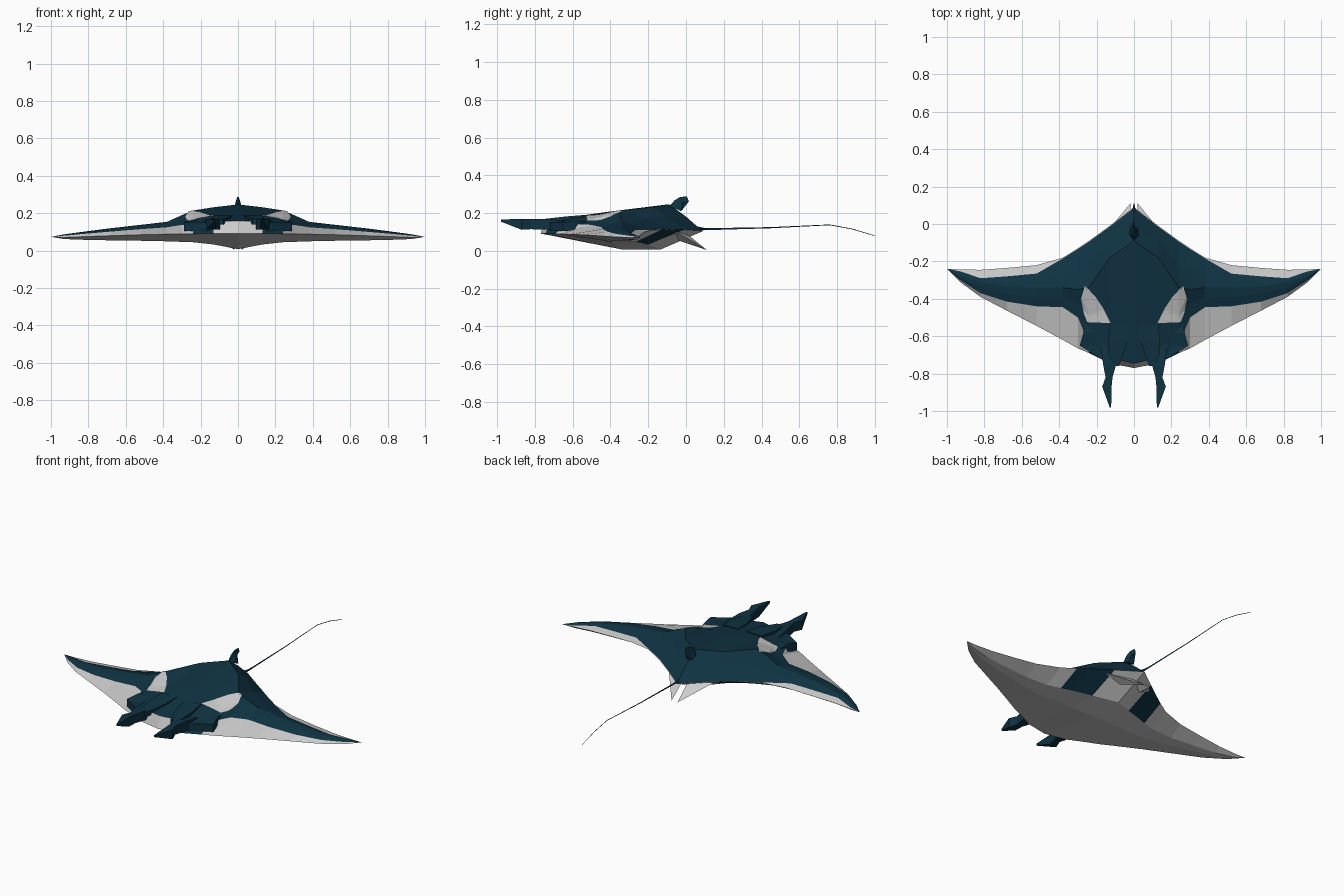
import bpy, bmesh
from mathutils import Vector
from mathutils.bvhtree import BVHTree

if "Cube" in bpy.data.objects:
    bpy.data.objects.remove(bpy.data.objects["Cube"])

dark = bpy.data.materials.new("deep_teal")
dark.diffuse_color = (0.005, 0.033, 0.056, 1)
dark.use_nodes = True
dark.node_tree.nodes["Principled BSDF"].inputs["Base Color"].default_value = dark.diffuse_color
pale = bpy.data.materials.new("pale")
pale.diffuse_color = (0.8, 0.8, 0.8, 1)
pale.use_nodes = True
pale.node_tree.nodes["Principled BSDF"].inputs["Base Color"].default_value = pale.diffuse_color


def finish(name, bm, mats, mirror=True, normals=True):
    bmesh.ops.remove_doubles(bm, verts=bm.verts, dist=0.0005)
    if normals:
        bmesh.ops.recalc_face_normals(bm, faces=bm.faces)
    me = bpy.data.meshes.new(name)
    bm.to_mesh(me)
    for m in mats:
        me.materials.append(m)
    ob = bpy.data.objects.new(name, me)
    bpy.context.collection.objects.link(ob)
    if mirror:
        ob.modifiers.new("mirror", 'MIRROR').use_axis[0] = True
    return ob


def loft(bm, rows, closed=True, color=lambda i, j: 0):
    vs = [[bm.verts.new(p) for p in r] for r in rows]
    n = len(rows[0])
    for i in range(len(rows) - 1):
        for j in range(n if closed else n - 1):
            k = (j + 1) % n
            f = bm.faces.new((vs[i][j], vs[i + 1][j], vs[i + 1][k], vs[i][k]))
            f.material_index = color(i, j)
    return vs


# Body and wings: chord stations from centre to tip
# x, lead y, dark edge y, crest y, trail y, then z of lead, dark edge, crest, trail, belly
stations = [
    (0.00, -.77, -.745, -.09, .09, .092, .16, .247, .105, .008),
    (0.13, -.745, -.715, -.18, -.01, .092, .155, .232, .112, .033),
    (0.24, -.69, -.64, -.34, -.09, .09, .145, .215, .115, .045),
    (0.30, -.665, -.50, -.35, -.13, .09, .138, .19, .112, .047),
    (0.38, -.62, -.445, -.34, -.18, .088, .125, .154, .110, .05),
    (0.52, -.545, -.44, -.34, -.22, .085, .115, .138, .100, .053),
    (0.68, -.463, -.415, -.335, -.235, .08, .102, .12, .09, .055),
    (0.82, -.39, -.37, -.31, -.245, .075, .09, .102, .082, .058),
    (0.93, -.31, -.30, -.275, -.243, .071, .08, .087, .076, .062),
    (1.00, -.24, -.24, -.24, -.24, .074, .074, .074, .074, .074),
]
rows = []
for x, yl, yd, yc, yt, zl, zd, zc, zt, zb in stations:
    w = 0.045 if 0.45 < x < 0.9 else 0.004 if x < 0.45 else 0.01 if x < 1 else 0
    yk, zk = yt - w, zt + w * 0.25
    ch = yt - yl
    bulge = -0.012 if 0.2 < x < 0.33 else 0.003 if x < 1 else 0
    rows.append([(x, yl, zl), (x, yd, zd), (x, (yd + yc) / 2, (zd + zc) / 2 + bulge),
                 (x, yc, zc), (x, (yc + yk) / 2, zk + (zc - zk) * 0.55), (x, yk, zk), (x, yt, zt),
                 (x, yl + ch * .74, zb), (x, yl + ch * .5, zb)])


def body_color(i, j):
    if j == 0:
        return 0 if i == 1 else 1      # pale mouth and leading edge, dark cheek
    if j == 6:
        return 0 if i in (1, 2) else 1  # dark underside beside the tail
    return 0 if j < 5 else 1           # dark back, pale trailing edge and belly


bm = bmesh.new()
loft(bm, rows, True, body_color)
tree = BVHTree.FromBMesh(bm)
finish("body_and_wings", bm, [dark, pale])

# Pale shoulder patches laid on the back
bm = bmesh.new()
outline = [(.262, -.33), (.283, -.40), (.268, -.48), (.25, -.525), (.125, -.53), (.165, -.45), (.205, -.39)]
bm.faces.new([bm.verts.new((x, y, 0)) for x, y in outline])
bmesh.ops.poke(bm, faces=bm.faces[:])
bmesh.ops.subdivide_edges(bm, edges=bm.edges[:], cuts=4, use_grid_fill=True)
for v in bm.verts:
    hit = tree.ray_cast(Vector((v.co.x, v.co.y, 1)), Vector((0, 0, -1)))[0]
    v.co.z = hit.z + 0.004
for f in bm.faces:
    f.normal_update()
    if f.normal.z < 0:
        f.normal_flip()
finish("shoulder_patch", bm, [pale], normals=False)


def box_sections(name, sections, mat):
    # sections: y, x inner, x outer, z low, z high
    bm = bmesh.new()
    vs = loft(bm, [[(a, y, lo), (b, y, lo), (b, y, hi), (a, y, hi)] for y, a, b, lo, hi in sections])
    bm.faces.new(vs[0])
    bm.faces.new(vs[-1])
    finish(name, bm, [mat])


# Horn-like head fins
box_sections("head_fin", [(-.64, .10, .18, .12, .16), (-.75, .095, .165, .112, .17),
                          (-.82, .115, .152, .115, .168), (-.87, .12, .17, .112, .17),
                          (-.98, .122, .13, .155, .166)], dark)
# Eye bulges on the sides of the head
box_sections("eye_bulge", [(-.52, .22, .262, .12, .15), (-.58, .20, .27, .11, .16),
                           (-.65, .19, .29, .105, .15), (-.72, .15, .18, .105, .15)], dark)
# Brow ridges over the mouth, leaving a notch between them
box_sections("brow", [(-.54, .03, .13, .165, .19), (-.64, .04, .14, .15, .182),
                      (-.76, .08, .13, .14, .168)], dark)

# Pelvic fins sweeping down under the tail
bm = bmesh.new()
pts = [(.015, -.02, .11), (.16, -.06, .105), (.02, .11, .005), (.07, -.04, .055)]
v = [bm.verts.new(p) for p in pts]
for t in ((0, 1, 2), (0, 3, 1), (1, 3, 2), (0, 2, 3)):
    bm.faces.new([v[i] for i in t])
finish("pelvic_fin", bm, [pale])

# Dorsal fin: swept profile, thick at the root and sharp at the tip
bm = bmesh.new()
fin = [(-.09, .235, 0), (-.06, .268, .006), (-.03, .286, .004), (.005, .288, 0),
       (.015, .262, 0), (-.015, .255, .006), (-.025, .21, .02), (-.06, .225, .024)]
sides = [[bm.verts.new((s * w, y, z)) for y, z, w in fin] for s in (1, -1)]
for s in sides:
    bm.faces.new(s)
for i in range(len(fin)):
    k = (i + 1) % len(fin)
    bm.faces.new((sides[0][i], sides[0][k], sides[1][k], sides[1][i]))
bmesh.ops.triangulate(bm, faces=[f for f in bm.faces if len(f.verts) > 4])
finish("dorsal_fin", bm, [dark], mirror=False)

# Tail: thin upright ribbon with a short tapered root
bm = bmesh.new()
path = [(.04, .116, .008), (.15, .116, .005), (.45, .123, .003), (.76, .138, .002),
        (.88, .116, .002), (1.0, .08, .0015)]
loft(bm, [[(0, y, z - h), (0, y, z + h)] for y, z, h in path], closed=False)
finish("tail", bm, [dark], mirror=False)
bm = bmesh.new()
loft(bm, [[(-w, y, z), (0, y, z - w), (w, y, z), (0, y, z + w)]
          for y, z, w in ((0, .13, .025), (.06, .118, .012), (.115, .117, .0004))])
finish("tail_root", bm, [dark], mirror=False)
